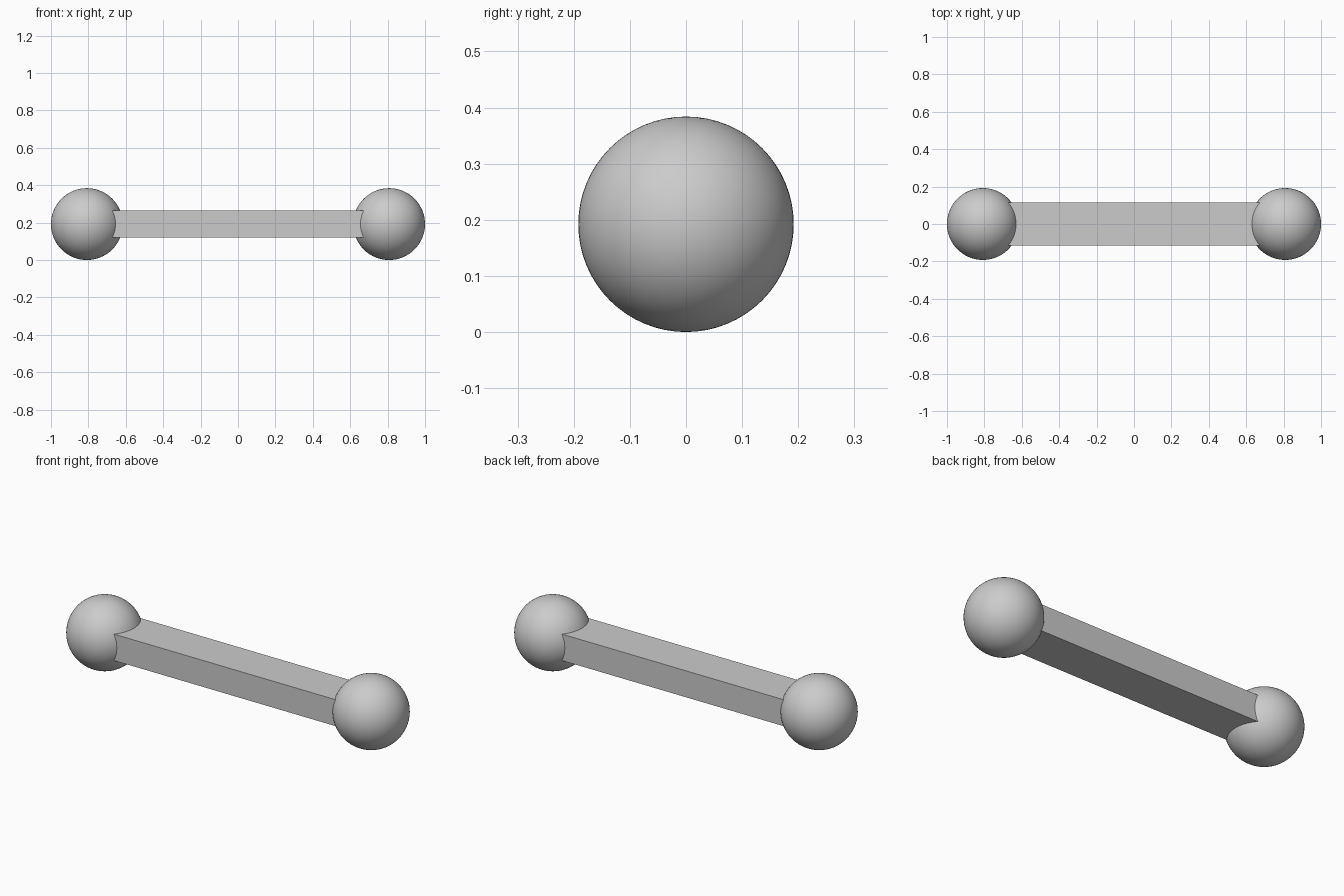
import bpy

cube = bpy.data.objects.get("Cube")
if cube:
    bpy.data.objects.remove(cube, do_unlink=True)

RADIUS = 0.192
END_X = 1 - RADIUS

grey = bpy.data.materials.new("light grey")
grey.use_nodes = True
colour = (0.6, 0.6, 0.6, 1)
grey.diffuse_color = colour
grey.node_tree.nodes["Principled BSDF"].inputs["Base Color"].default_value = colour


def finish(name):
    obj = bpy.context.object
    obj.name = name
    obj.data.materials.append(grey)
    return obj


# Flat rectangular bar, with its ends buried in the balls
bpy.ops.mesh.primitive_cube_add(size=1, location=(0, 0, RADIUS))
bar = finish("bar")
bar.scale = (2 * END_X, 0.23, 0.145)
bpy.ops.object.transform_apply(location=False, rotation=False, scale=True)

# Smooth ball on each end
for name, side in (("left_ball", 1), ("right_ball", -1)):
    bpy.ops.mesh.primitive_uv_sphere_add(
        segments=64, ring_count=32, radius=RADIUS,
        location=(side * END_X, 0, RADIUS))
    finish(name)
    bpy.ops.object.shade_smooth()
